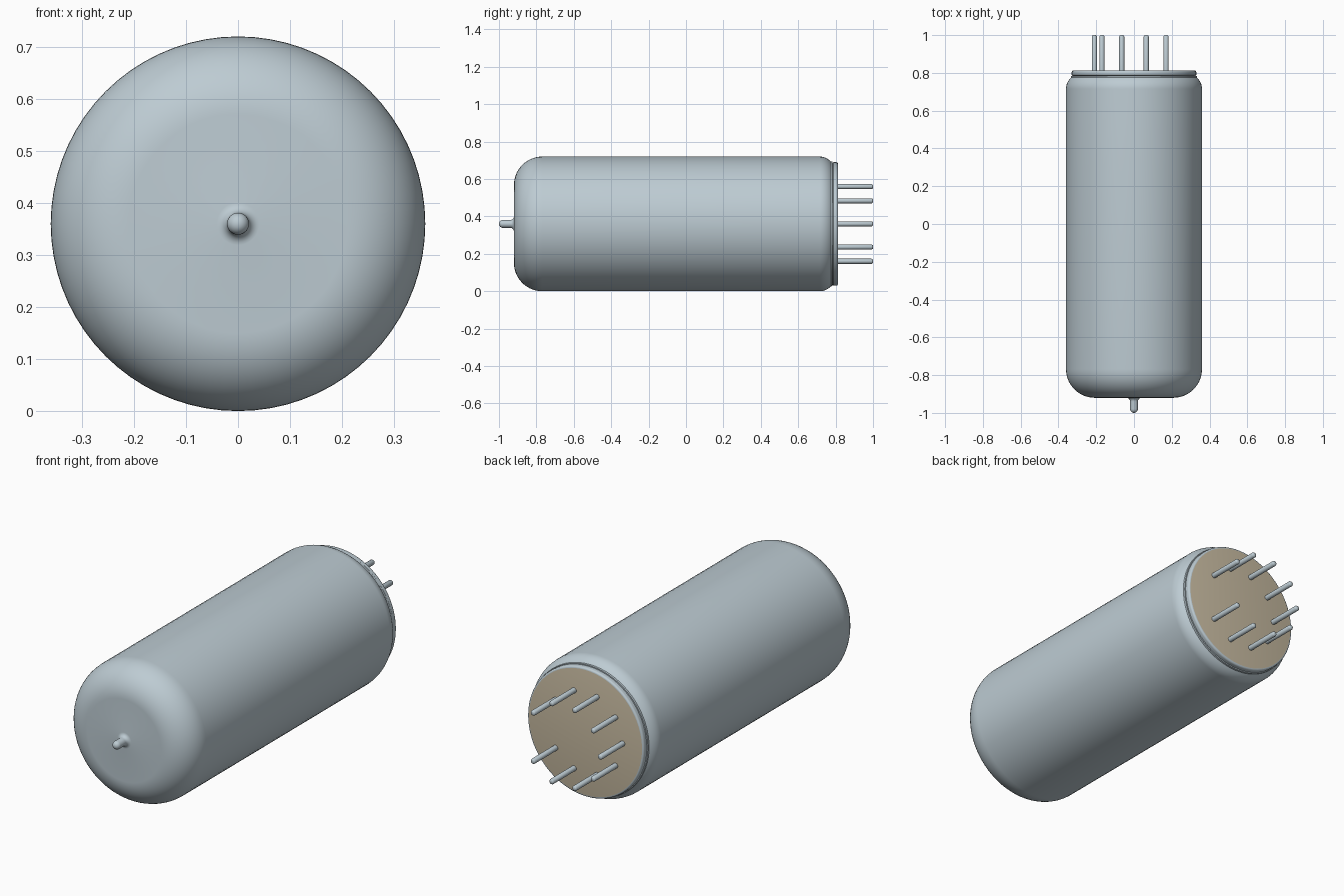
import bpy, bmesh, math

cube = bpy.data.objects.get("Cube")
if cube:
    bpy.data.objects.remove(cube, do_unlink=True)

CENTRE_Z = 0.36


def material(name, rgb, roughness=0.5):
    m = bpy.data.materials.new(name)
    m.use_nodes = True
    m.diffuse_color = (*rgb, 1)
    bsdf = m.node_tree.nodes["Principled BSDF"]
    bsdf.inputs["Base Color"].default_value = (*rgb, 1)
    bsdf.inputs["Roughness"].default_value = roughness
    return m


grey = material("pale blue grey", (0.51, 0.60, 0.65))
tan = material("tan", (0.58, 0.50, 0.36))


def arc(r0, y0, rad, a0, a1, n):
    """Points (radius, y) along an arc, angles in degrees from the radial axis."""
    pts = []
    for i in range(n + 1):
        a = math.radians(a0 + (a1 - a0) * i / n)
        pts.append((r0 + rad * math.cos(a), y0 + rad * math.sin(a)))
    return pts


def lathe(name, profile, segments, x=0.0, z=CENTRE_Z, mats=(grey,), angle=35):
    """Revolve a (radius, y) profile around a y-parallel axis."""
    bm = bmesh.new()
    rings = []
    for r, y in profile:
        if r < 1e-5:
            rings.append([bm.verts.new((0, y, 0))])
        else:
            rings.append([bm.verts.new((r * math.cos(t), y, r * math.sin(t)))
                          for t in (2 * math.pi * k / segments for k in range(segments))])
    for a, b in zip(rings, rings[1:]):
        for k in range(segments):
            n = (k + 1) % segments
            if len(a) == 1:
                bm.faces.new((a[0], b[k], b[n]))
            elif len(b) == 1:
                bm.faces.new((a[k], b[0], a[n]))
            else:
                bm.faces.new((a[k], b[k], b[n], a[n]))
    # Flat caps on open ends
    for ring in (rings[0], rings[-1]):
        if len(ring) > 1:
            bm.faces.new(ring)
    bmesh.ops.recalc_face_normals(bm, faces=bm.faces)
    mesh = bpy.data.meshes.new(name)
    bm.to_mesh(mesh)
    bm.free()
    for m in mats:
        mesh.materials.append(m)
    ob = bpy.data.objects.new(name, mesh)
    ob.location = (x, 0, z)
    bpy.context.collection.objects.link(ob)
    bpy.ops.object.select_all(action='DESELECT')
    ob.select_set(True)
    bpy.context.view_layer.objects.active = ob
    bpy.ops.object.shade_smooth_by_angle(angle=math.radians(angle))
    return ob


# Glass envelope: sealed tip, filleted neck, domed shoulder, long barrel, tapered foot
envelope = [(0, -1.0)]
envelope += arc(0.0, -0.979, 0.021, -70, 0, 5)
envelope += arc(0.041, -0.94, 0.02, 180, 90, 6)
envelope += [(0.21, -0.92)]
envelope += arc(0.208, -0.768, 0.152, -90, 0, 14)[1:]
envelope += [(0.36, 0.715)]
envelope += arc(0.28, 0.715, 0.08, 0, 48, 8)[1:]
envelope += [(0.333, 0.784)]
lathe("glass_envelope", envelope, 72)

# Base disc: rounded grey rim with a tan end face
disc = [(0.322, 0.782), (0.330, 0.788), (0.330, 0.802)]
disc += arc(0.320, 0.803, 0.010, 0, 90, 4)[1:]
base = lathe("base_disc", disc, 72, mats=(grey, tan))
for f in base.data.polygons:
    if f.normal.y > 0.99:
        f.material_index = 1

# Nine contact pins on a ten-place circle, with the +x place left empty
pin = [(0.0135, 0.80), (0.0135, 0.993), (0.0105, 0.998), (0.006, 1.0)]
for i in range(1, 10):
    a = math.radians(36 * i)
    lathe(f"contact_pin_{i}", pin, 16,
          x=0.21 * math.cos(a), z=CENTRE_Z + 0.21 * math.sin(a), angle=50)
